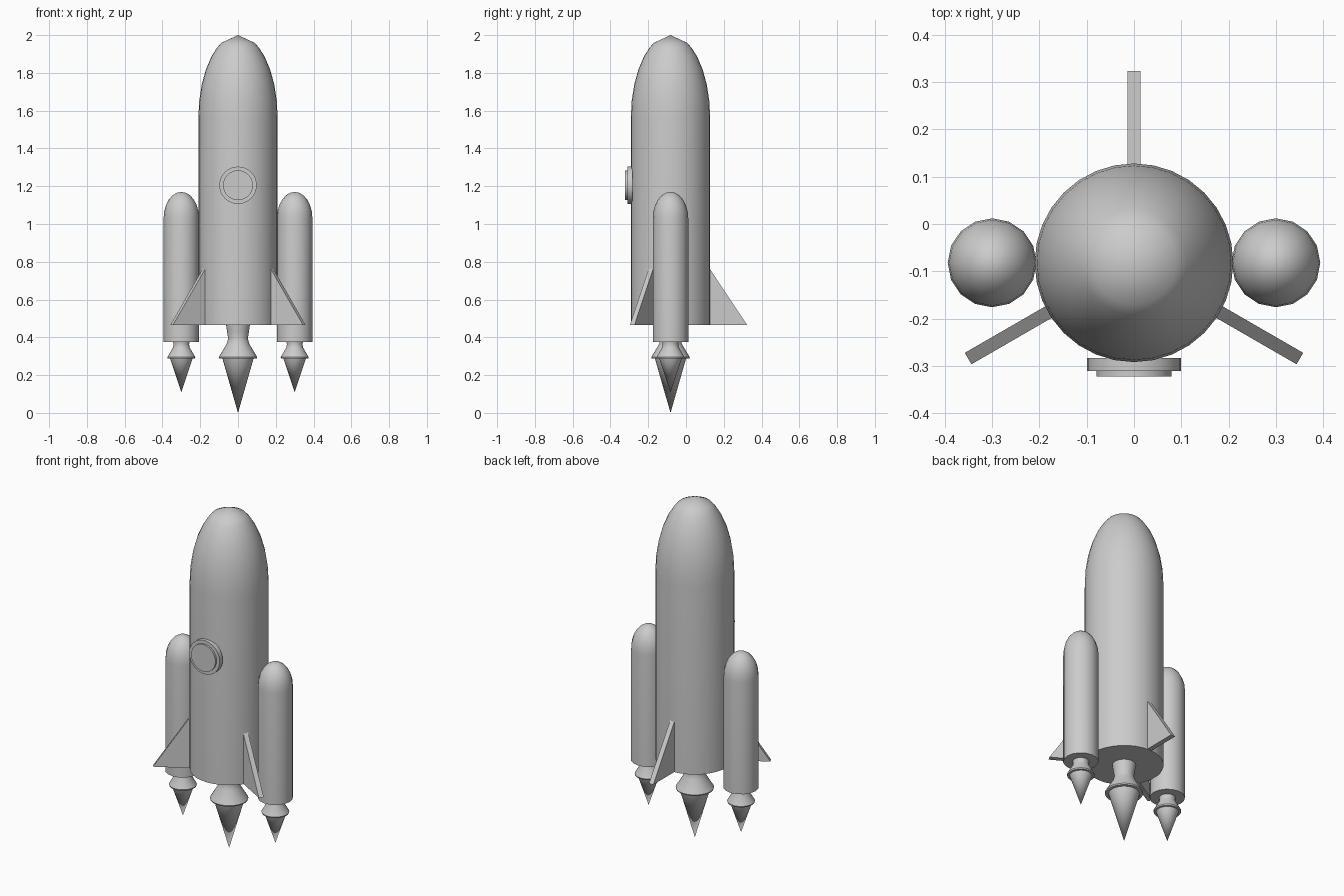
import bpy, bmesh, math
from mathutils import Matrix, Vector

if "Cube" in bpy.data.objects:
    bpy.data.objects.remove(bpy.data.objects["Cube"])

AXIS_Y = -0.082          # the rocket axis sits forward of the origin
grey = bpy.data.materials.new("plain grey")
grey.diffuse_color = (0.6, 0.6, 0.6, 1)
grey.use_nodes = True
grey.node_tree.nodes["Principled BSDF"].inputs["Base Color"].default_value = grey.diffuse_color


def finish(name, bm, matrix):
    bmesh.ops.recalc_face_normals(bm, faces=bm.faces)
    bm.transform(matrix)
    me = bpy.data.meshes.new(name)
    bm.to_mesh(me)
    bm.free()
    me.materials.append(grey)
    ob = bpy.data.objects.new(name, me)
    bpy.context.collection.objects.link(ob)
    bpy.ops.object.select_all(action='DESELECT')
    ob.select_set(True)
    bpy.context.view_layer.objects.active = ob
    bpy.ops.object.shade_smooth_by_angle(angle=math.radians(32))
    return ob


def lathe(name, profile, sides, matrix):
    """Revolve (radius, z) points around z; radius 0 closes to a point."""
    bm = bmesh.new()
    rings = []
    for r, z in profile:
        n = 1 if r == 0 else sides
        rings.append([bm.verts.new((r * math.cos(math.tau * i / sides),
                                    r * math.sin(math.tau * i / sides), z)) for i in range(n)])
    for a, b in zip(rings, rings[1:]):
        for i in range(sides):
            quad = [a[i % len(a)], a[(i + 1) % len(a)], b[(i + 1) % len(b)], b[i % len(b)]]
            bm.faces.new(list(dict.fromkeys(quad)))
    for ring in (rings[0], rings[-1]):
        if len(ring) > 1:
            bm.faces.new(ring)
    return finish(name, bm, matrix)


def at(x):
    return Matrix.Translation((x, AXIS_Y, 0))


def dome(r, z0, h, angles):
    return [(r * math.cos(math.radians(a)), z0 + h * math.sin(math.radians(a))) for a in angles] + [(0, z0 + h)]


# main hull with rounded nose
lathe("hull", [(0.21, 0.465)] + dome(0.21, 1.56, 0.44, (0, 12, 24, 36, 48, 58, 65)), 32, at(0))

# main engine and flame
lathe("main_nozzle", [(0.063, 0.467), (0.058, 0.43), (0.052, 0.395), (0.06, 0.365),
                      (0.102, 0.295), (0.1, 0.288)], 32, at(0))
lathe("main_flame", [(0.083, 0.29), (0, 0.0)], 32, at(0))

# side boosters with engines and flames
for side, x in (("left", -0.3), ("right", 0.3)):
    lathe(side + "_booster", [(0.094, 0.375)] + dome(0.094, 1.03, 0.14, (0, 15, 30, 45, 60, 75)), 16, at(x))
    lathe(side + "_nozzle", [(0.044, 0.377), (0.041, 0.362), (0.045, 0.345),
                             (0.074, 0.295), (0.072, 0.288)], 32, at(x))
    lathe(side + "_flame", [(0.06, 0.29), (0, 0.11)], 32, at(x))

# three triangular fins
for k, deg in enumerate((90, 210, 330)):
    bm = bmesh.new()
    base = bm.faces.new([bm.verts.new((r, -0.014, z)) for r, z in
                         ((0.19, 0.466), (0.405, 0.466), (0.2, 0.775), (0.19, 0.775))])
    ext = bmesh.ops.extrude_face_region(bm, geom=[base], use_keep_orig=True)
    moved = [g for g in ext["geom"] if isinstance(g, bmesh.types.BMVert)]
    bmesh.ops.translate(bm, verts=moved, vec=Vector((0, 0.028, 0)))
    finish("fin_%d" % (k + 1), bm, at(0) @ Matrix.Rotation(math.radians(deg), 4, 'Z'))

# porthole frame and glass on the front
front = Matrix.Translation((0, 0, 1.205)) @ Matrix.Rotation(math.pi / 2, 4, 'X')
lathe("porthole_frame", [(0.099, 0.283), (0.099, 0.311)], 32, front)
lathe("porthole_glass", [(0.079, 0.3), (0.079, 0.322)], 32, front)
